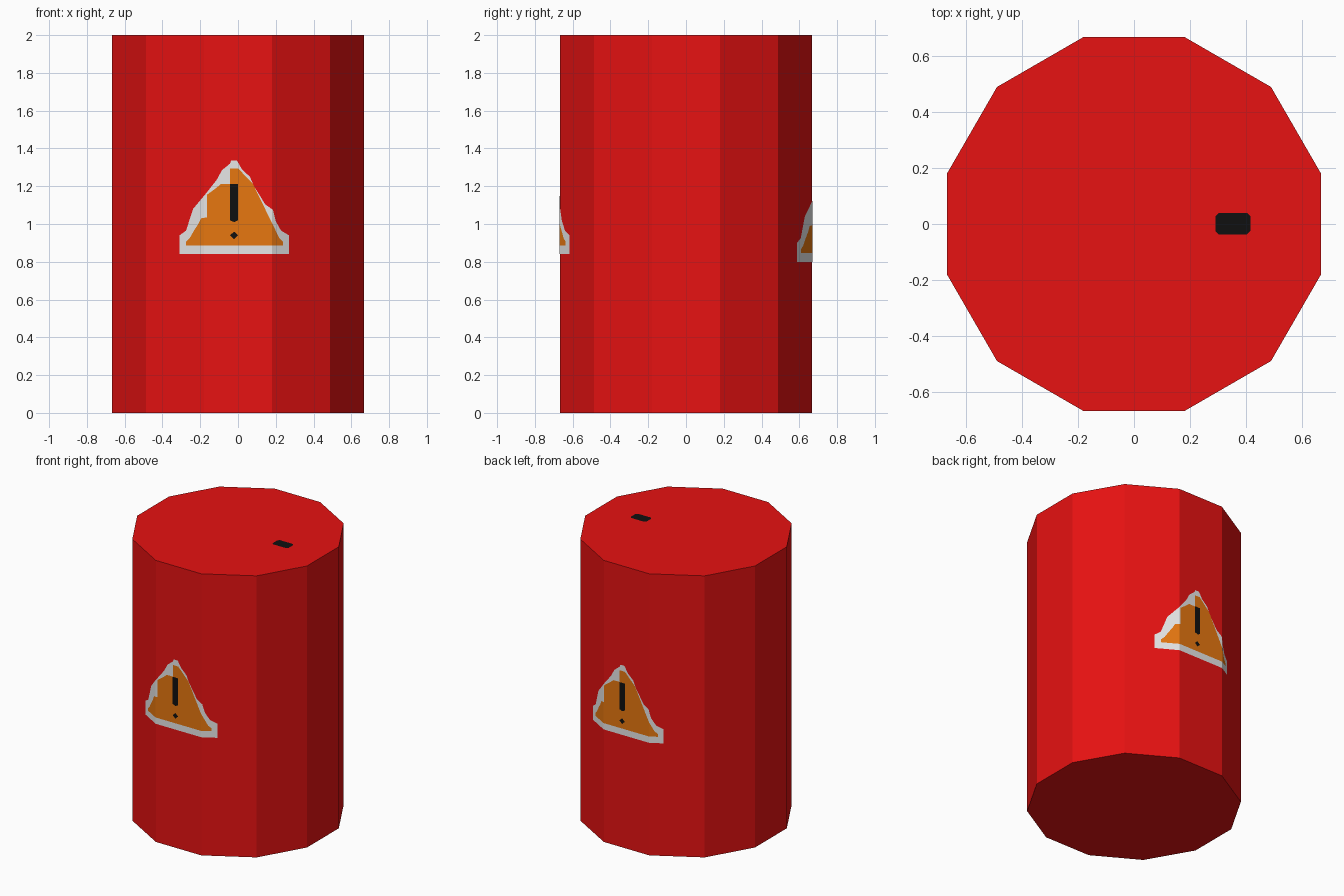
import bpy, bmesh, math
from mathutils import Matrix

if "Cube" in bpy.data.objects:
    bpy.data.objects.remove(bpy.data.objects["Cube"])

APO = 0.667                                   # centre to flat side
RAD = APO / math.cos(math.radians(15))
HALF = RAD * math.sin(math.radians(15))       # half width of one side


def material(name, rgb):
    m = bpy.data.materials.new(name)
    m.diffuse_color = (*rgb, 1)
    m.use_nodes = True
    m.node_tree.nodes["Principled BSDF"].inputs["Base Color"].default_value = m.diffuse_color
    return m


RED = material("red paint", (0.81, 0.006, 0.006))
WHITE = material("white border", (0.93, 0.93, 0.93))
ORANGE = material("warning orange", (0.93, 0.216, 0.006))
BLACK = material("black", (0.005, 0.005, 0.005))


def finish(bm, name, mat):
    me = bpy.data.meshes.new(name)
    bm.to_mesh(me)
    bm.free()
    me.materials.append(mat)
    ob = bpy.data.objects.new(name, me)
    bpy.context.collection.objects.link(ob)
    return ob


def wrapped_plate(name, pts, lift, mat, back):
    """Flat outline (clockwise x, z) folded round the barrel sides."""
    bm = bmesh.new()
    dx, dz = (-0.01, -0.04) if back else (0, 0)
    bm.faces.new([bm.verts.new((x + dx, 0, z + dz)) for x, z in reversed(pts)])
    bmesh.ops.triangulate(bm, faces=bm.faces[:])
    for x in (-HALF, HALF):
        bmesh.ops.bisect_plane(bm, geom=bm.verts[:] + bm.edges[:] + bm.faces[:],
                               plane_co=(x, 0, 0), plane_no=(1, 0, 0))
    for v in bm.verts:
        v.co.y = -APO - lift + max(0, abs(v.co.x) - HALF) * math.tan(math.radians(30))
    if back:
        bmesh.ops.rotate(bm, verts=bm.verts[:], matrix=Matrix.Rotation(math.pi, 3, 'Z'))
    finish(bm, name, mat)


# Barrel body: twelve flat sides
bm = bmesh.new()
bmesh.ops.create_cone(bm, cap_ends=True, segments=12, radius1=RAD, radius2=RAD, depth=2,
                      matrix=Matrix.Translation((0, 0, 1)) @ Matrix.Rotation(math.radians(15), 4, 'Z'))
finish(bm, "barrel", RED)

# Warning sign outlines (x, z)
border = [(-.31, .84), (-.31, .94), (-.275, .965), (-.25, 1.015), (-.238, 1.08),
          (-.196, 1.11), (-.175, 1.155), (-.132, 1.2), (-.112, 1.235), (-.085, 1.285),
          (-.042, 1.32), (-.037, 1.335), (-.005, 1.335), (0, 1.3), (.021, 1.29),
          (.063, 1.25), (.085, 1.2), (.116, 1.15), (.143, 1.105), (.185, 1.075),
          (.2, 1.015), (.228, .965), (.27, .94), (.27, .84)]
panel = [(-.275, .886), (-.275, .907), (-.254, .928), (-.233, .965), (-.212, .997),
         (-.196, 1.03), (-.164, 1.035), (-.164, 1.155), (-.116, 1.19), (-.09, 1.212),
         (-.042, 1.212), (-.042, 1.295), (0, 1.295), (0, 1.212), (.079, 1.212),
         (.079, 1.18), (.122, 1.105), (.122, 1.025), (.17, 1.015), (.196, .945),
         (.238, .907), (.238, .886)]
bar = [(-.042, 1.02), (-.042, 1.212), (0, 1.212), (0, 1.02), (-.021, 1.01)]
dot = [(-.042, .94), (-.021, .96), (0, .94), (-.021, .92)]

for back in (False, True):
    side = "back" if back else "front"
    wrapped_plate(side + "_sign_border", border, 0.002, WHITE, back)
    wrapped_plate(side + "_sign_panel", panel, 0.004, ORANGE, back)
    wrapped_plate(side + "_sign_bar", bar, 0.006, BLACK, back)
    wrapped_plate(side + "_sign_dot", dot, 0.006, BLACK, back)

# Filler hole on the lid: rectangle with clipped corners
bm = bmesh.new()
x0, x1, y0, y1, c = 0.29, 0.415, -0.037, 0.04, 0.012
outline = [(x0 + c, y0), (x1 - c, y0), (x1, y0 + c), (x1, y1 - c),
           (x1 - c, y1), (x0 + c, y1), (x0, y1 - c), (x0, y0 + c)]
bm.faces.new([bm.verts.new((x, y, 2.002)) for x, y in outline])
finish(bm, "filler_hole", BLACK)
